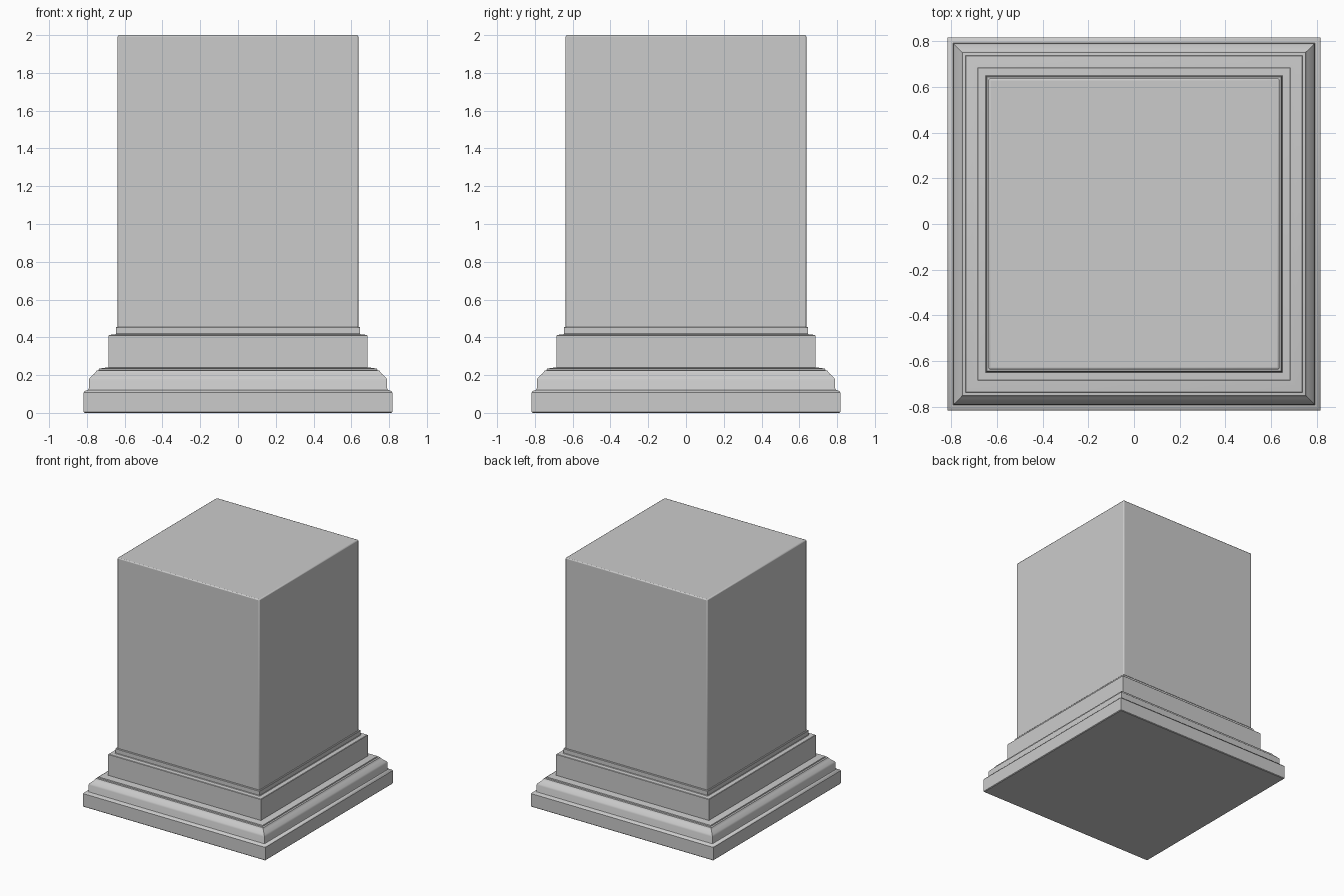
import bpy, bmesh
from math import radians

if "Cube" in bpy.data.objects:
    bpy.data.objects.remove(bpy.data.objects["Cube"])


def square_loft(name, profile):
    """Stack square rings from (half width, height) points and cap both ends."""
    bm = bmesh.new()
    rings = []
    for r, z in profile:
        rings.append([bm.verts.new((sx * r, sy * r, z))
                      for sx, sy in ((-1, -1), (1, -1), (1, 1), (-1, 1))])
    for a, b in zip(rings, rings[1:]):
        for i in range(4):
            j = (i + 1) % 4
            bm.faces.new((a[i], a[j], b[j], b[i]))
    bm.faces.new(rings[0][::-1])
    bm.faces.new(rings[-1])
    mesh = bpy.data.meshes.new(name)
    bm.to_mesh(mesh)
    bm.free()
    obj = bpy.data.objects.new(name, mesh)
    bpy.context.collection.objects.link(obj)
    return obj


def finish(obj, bevel=0.0):
    if bevel:
        mod = obj.modifiers.new("soft_edges", 'BEVEL')
        mod.width = bevel
        mod.segments = 2
        mod.limit_method = 'ANGLE'
    bpy.ops.object.select_all(action='DESELECT')
    obj.select_set(True)
    bpy.context.view_layer.objects.active = obj
    bpy.ops.object.shade_smooth_by_angle(angle=radians(35))


# Stepped moulding, plinth band and collar in one continuous profile
base = square_loft("base_moulding", [
    (0.812, 0.0), (0.817, 0.005), (0.817, 0.108), (0.811, 0.116),
    (0.793, 0.122), (0.790, 0.130), (0.790, 0.175), (0.783, 0.187),
    (0.760, 0.208), (0.752, 0.218), (0.750, 0.224), (0.738, 0.226),
    (0.736, 0.234), (0.705, 0.239), (0.685, 0.241), (0.685, 0.410),
    (0.682, 0.413), (0.650, 0.415), (0.647, 0.419), (0.647, 0.452),
    (0.644, 0.456), (0.630, 0.456)])
finish(base)

# Plain square shaft with softened edges
shaft = square_loft("shaft", [(0.637, 0.44), (0.637, 2.0)])
finish(shaft, 0.008)
